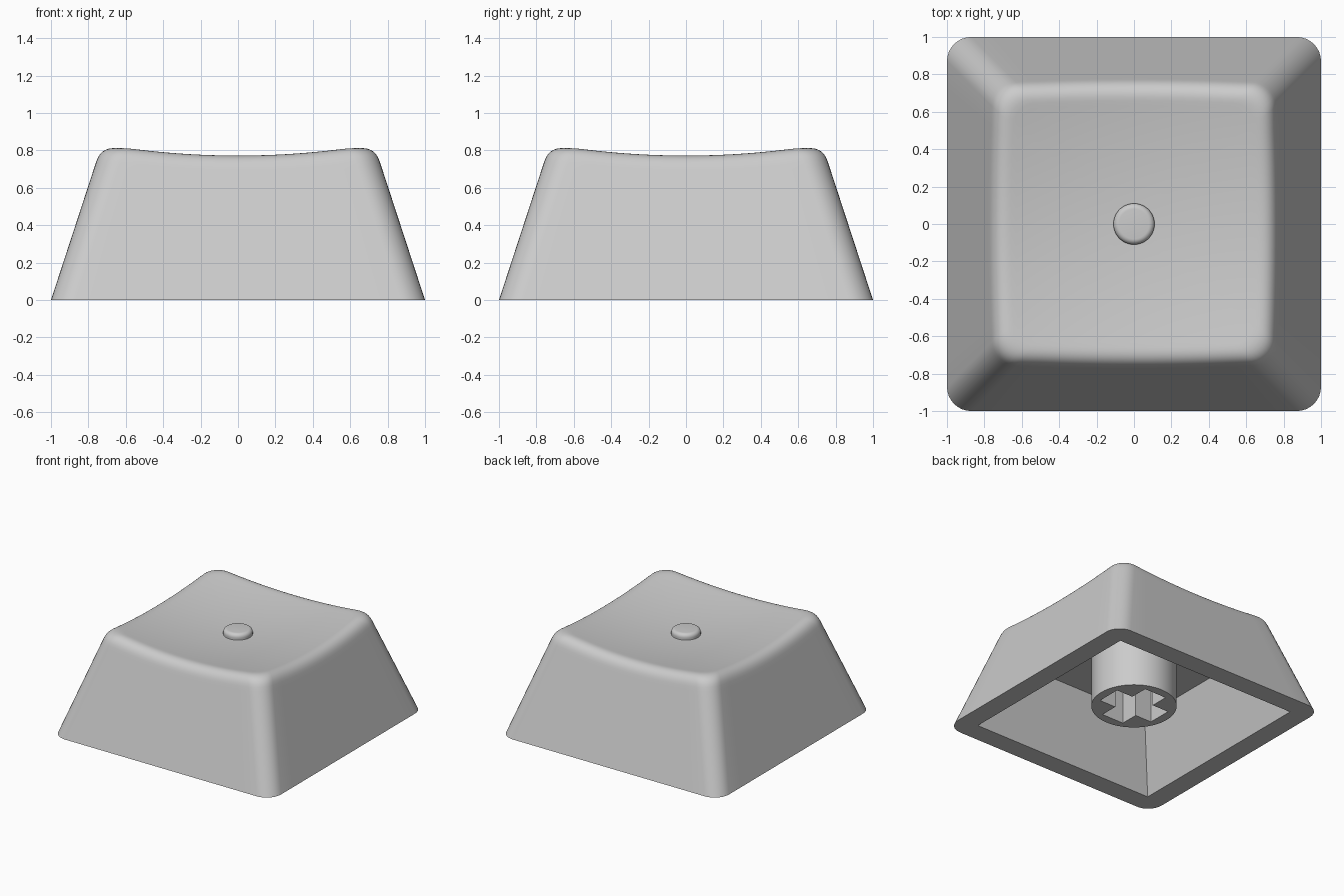
import bpy, bmesh, math
from mathutils import Vector

if "Cube" in bpy.data.objects:
    bpy.data.objects.remove(bpy.data.objects["Cube"])

grey = bpy.data.materials.new("light_grey")
grey.diffuse_color = (0.6, 0.6, 0.6, 1)
grey.use_nodes = True
grey.node_tree.nodes["Principled BSDF"].inputs["Base Color"].default_value = grey.diffuse_color

SLOPE = 0.327      # inward lean of the outer walls per unit height
CORNER = 0.13      # vertical corner radius
FILLET = 0.085     # softened rim around the dished top


def finish(name, bm):
    bmesh.ops.remove_doubles(bm, verts=bm.verts, dist=1e-5)
    bmesh.ops.recalc_face_normals(bm, faces=bm.faces)
    me = bpy.data.meshes.new(name)
    bm.to_mesh(me)
    bm.free()
    me.materials.append(grey)
    ob = bpy.data.objects.new(name, me)
    bpy.context.collection.objects.link(ob)
    return ob


def smooth(ob):
    bpy.ops.object.select_all(action='DESELECT')
    ob.select_set(True)
    bpy.context.view_layer.objects.active = ob
    bpy.ops.object.shade_smooth_by_angle(angle=math.radians(30))


def rounded_square(a, r, arc=8, straight=12):
    """Points of a square with half side a and corner radius r."""
    pts = []
    for q in range(4):
        c, s = round(math.cos(q * math.pi / 2)), round(math.sin(q * math.pi / 2))
        side = []
        for i in range(arc + 1):
            t = i / arc * math.pi / 2
            side.append((a - r + r * math.cos(t), a - r + r * math.sin(t)))
        for i in range(1, straight):
            side.append(((a - r) * (1 - 2 * i / straight), a))
        pts += [(x * c - y * s, x * s + y * c) for x, y in side]
    return pts


def dish(x, y):
    return 0.718 + 0.12 * (x * x + y * y)


def bridge(bm, rings):
    loops = [[bm.verts.new(p) for p in ring] for ring in rings]
    n = len(loops[0])
    for a, b in zip(loops, loops[1:]):
        for i in range(n):
            j = (i + 1) % n
            bm.faces.new((a[i], a[j], b[j], b[i]))
    return loops


def wall_point(i, z):
    x, y = rounded_square(1 - SLOPE * z, CORNER)[i]
    return Vector((x, y, z))


# Cap shell: cavity, bottom rim, leaning walls, soft rim, dished top
count = len(rounded_square(1, CORNER))
ceiling = [Vector((x, y, 0.55)) for x, y in rounded_square(0.655, 0)]
opening = [Vector((x, y, 0)) for x, y in rounded_square(0.835, 0)]
columns = []
for i in range(count):
    z = 0.78
    for _ in range(8):                      # where the wall meets the dish
        p = wall_point(i, z)
        z = dish(p.x, p.y)
    edge = wall_point(i, z)
    low = wall_point(i, z - FILLET)
    k = 1 - FILLET / 0.745
    top = Vector((edge.x * k, edge.y * k, dish(edge.x * k, edge.y * k)))
    col = [wall_point(i, 0), wall_point(i, z - FILLET - 0.03)]
    for s in range(9):
        t = s / 8
        col.append(low * (1 - t) ** 2 + edge * 2 * t * (1 - t) + top * t * t)
    for f in (0.96, 0.84, 0.68, 0.52, 0.36, 0.2, 0.08):
        col.append(Vector((top.x * f, top.y * f, dish(top.x * f, top.y * f))))
    columns.append(col)
bm = bmesh.new()
loops = bridge(bm, [ceiling, opening] + [list(r) for r in zip(*columns)])
bm.faces.new(loops[0])
bm.faces.new(loops[-1])
smooth(finish("cap_shell", bm))


def lathe(name, profile, n=64):
    bm = bmesh.new()
    rings = [[(r * math.cos(2 * math.pi * i / n), r * math.sin(2 * math.pi * i / n), z)
              for i in range(n)] for r, z in profile]
    loops = bridge(bm, rings)
    bm.faces.new(loops[0])
    bm.faces.new(loops[-1])
    return finish(name, bm)


# Small raised dot in the middle of the dish
dot = [(0.11, 0.70), (0.11, 0.735)]
dot += [(0.08 + 0.03 * math.cos(t * math.pi / 12), 0.738 + 0.03 * math.sin(t * math.pi / 12))
        for t in range(7)]
smooth(lathe("center_dot", dot))

# Stem with a cross-shaped socket
stem = lathe("stem", [(0.322, 0.11), (0.322, 0.57)])
L, W = 0.25, 0.1
quarter = [(L, -W), (L, W), (W, W)]
cross = []
for q in range(4):
    c, s = round(math.cos(q * math.pi / 2)), round(math.sin(q * math.pi / 2))
    cross += [(x * c - y * s, x * s + y * c) for x, y in quarter]
bm = bmesh.new()
ends = bridge(bm, [[(x, y, z) for x, y in cross] for z in (0.0, 0.5)])
for e in ends:
    bm.faces.new(e)
cutter = finish("socket_cutter", bm)
cutter.hide_render = True
mod = stem.modifiers.new("socket", 'BOOLEAN')
mod.operation = 'DIFFERENCE'
mod.solver = 'EXACT'
mod.object = cutter
bpy.context.view_layer.objects.active = stem
bpy.ops.object.modifier_apply(modifier=mod.name)
bpy.data.objects.remove(cutter)
smooth(stem)
